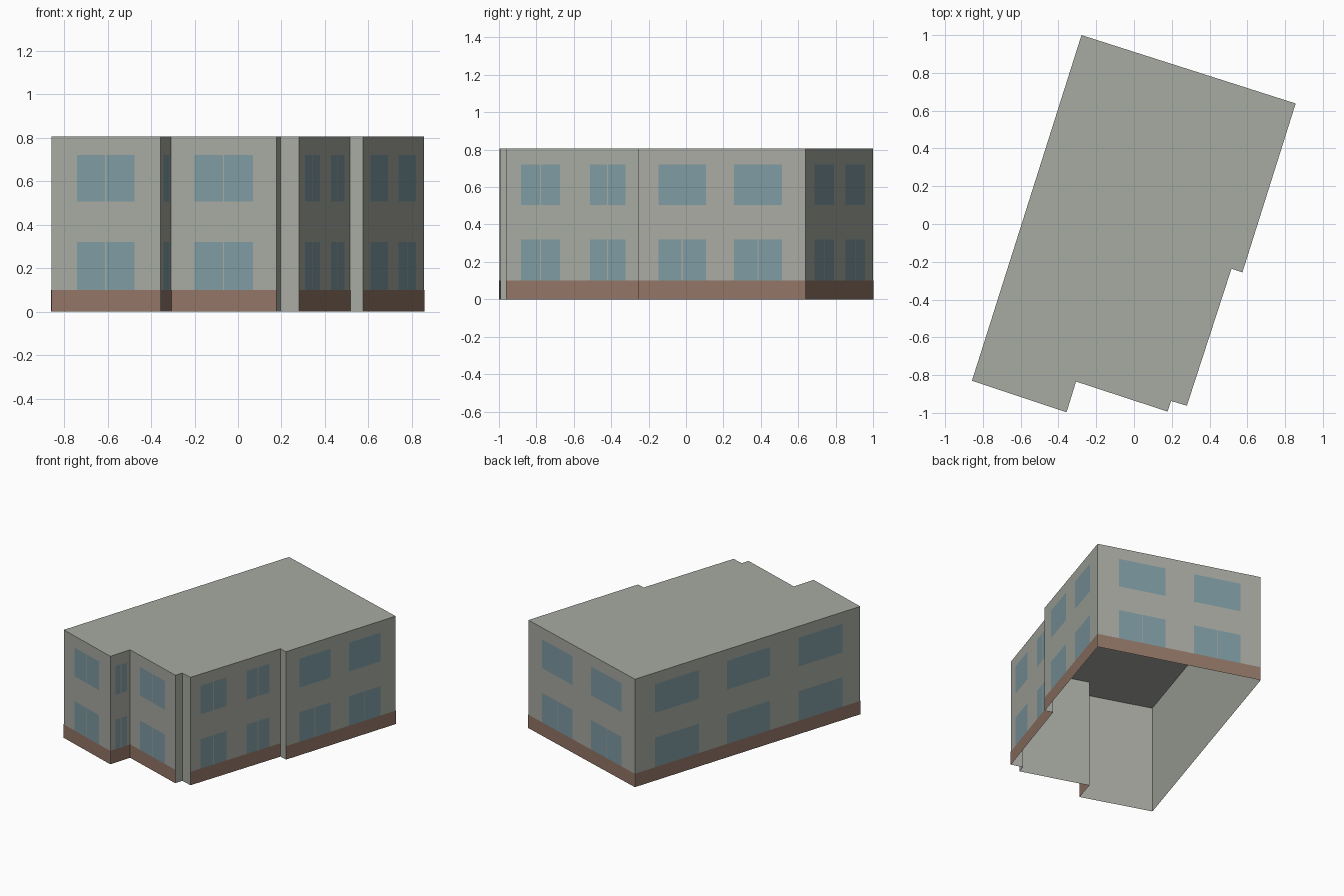
import bpy
from mathutils import Vector

cube = bpy.data.objects.get("Cube")
if cube:
    bpy.data.objects.remove(cube)

HEIGHT, BASE = 0.805, 0.10
STOREYS = {"lower": (BASE, 0.32), "upper": (0.505, 0.72)}


def material(name, r, g, b):
    mat = bpy.data.materials.new(name)
    mat.use_nodes = True
    mat.diffuse_color = (r, g, b, 1)
    node = mat.node_tree.nodes["Principled BSDF"]
    node.inputs["Base Color"].default_value = (r, g, b, 1)
    node.inputs["Roughness"].default_value = 0.9
    return mat


WALL = material("pale grey plaster", 0.39, 0.405, 0.36)
BRICK = material("brown plinth", 0.29, 0.18, 0.135)
GLASS = material("blue grey glass", 0.21, 0.325, 0.365)


def build(name, verts, faces, mat):
    mesh = bpy.data.meshes.new(name)
    mesh.from_pydata(verts, [], faces)
    mesh.materials.append(mat)
    obj = bpy.data.objects.new(name, mesh)
    bpy.context.collection.objects.link(obj)
    return obj


# Footprint, counterclockwise from the front corner
corners = [Vector(p) for p in (
    (-0.858, -0.83), (-0.357, -0.997), (-0.307, -0.834), (0.178, -0.993),
    (0.196, -0.937), (0.28, -0.962), (0.516, -0.237), (0.574, -0.256),
    (0.856, 0.638), (-0.278, 1.0))]
n = len(corners)

# Open-bottomed shell: walls and flat roof
verts = [(c.x, c.y, z) for z in (0, HEIGHT) for c in corners]
sides = [(i, (i + 1) % n, n + (i + 1) % n, n + i) for i in range(n)]
build("walls_and_roof", verts, sides + [tuple(range(n, 2 * n))], WALL)


def plate(name, wall, spans, z0, z1, offset, mat):
    """Flat panels on one wall; each span is a start and end distance."""
    a, b = corners[wall], corners[(wall + 1) % n]
    along = (b - a).normalized()
    out = Vector((along.y, -along.x)) * offset
    verts, faces = [], []
    for start, end in spans:
        p, q = a + along * start + out, a + along * end + out
        k = len(verts)
        verts += [(p.x, p.y, z0), (q.x, q.y, z0), (q.x, q.y, z1), (p.x, p.y, z1)]
        faces.append((k, k + 1, k + 2, k + 3))
    build(name, verts, faces, mat)


# Per wall: name, window spans as fractions of its length, divided storeys
both = ("lower", "upper")
facades = {
    0: ("front_left", [(0.235, 0.765)], both),
    1: ("front_step", [(0.24, 0.82)], both),
    2: ("front_middle", [(0.22, 0.775)], both),
    5: ("side_front", [(0.11, 0.40), (0.62, 0.88)], both),
    7: ("side_rear", [(0.122, 0.407), (0.575, 0.86)], ("lower",)),
    8: ("back", [(0.13, 0.417), (0.59, 0.877)], ("lower",)),
    9: ("long_side", [(0.088, 0.283), (0.407, 0.60), (0.726, 0.92)], ()),
}

for wall, (name, windows, divided) in facades.items():
    length = (corners[(wall + 1) % n] - corners[wall]).length
    # Plinth band
    plate(name + "_plinth", wall, [(0, length)], 0, BASE, 0.002, BRICK)
    # Windows, split in two panes where divided
    for storey, (z0, z1) in STOREYS.items():
        panes = []
        for start, end in windows:
            s, e = start * length, end * length
            mid = (s + e) / 2
            if storey in divided:
                panes += [(s, mid - 0.003), (mid + 0.003, e)]
            else:
                panes.append((s, e))
        plate(f"{name}_{storey}_windows", wall, panes, z0, z1, 0.002, GLASS)
